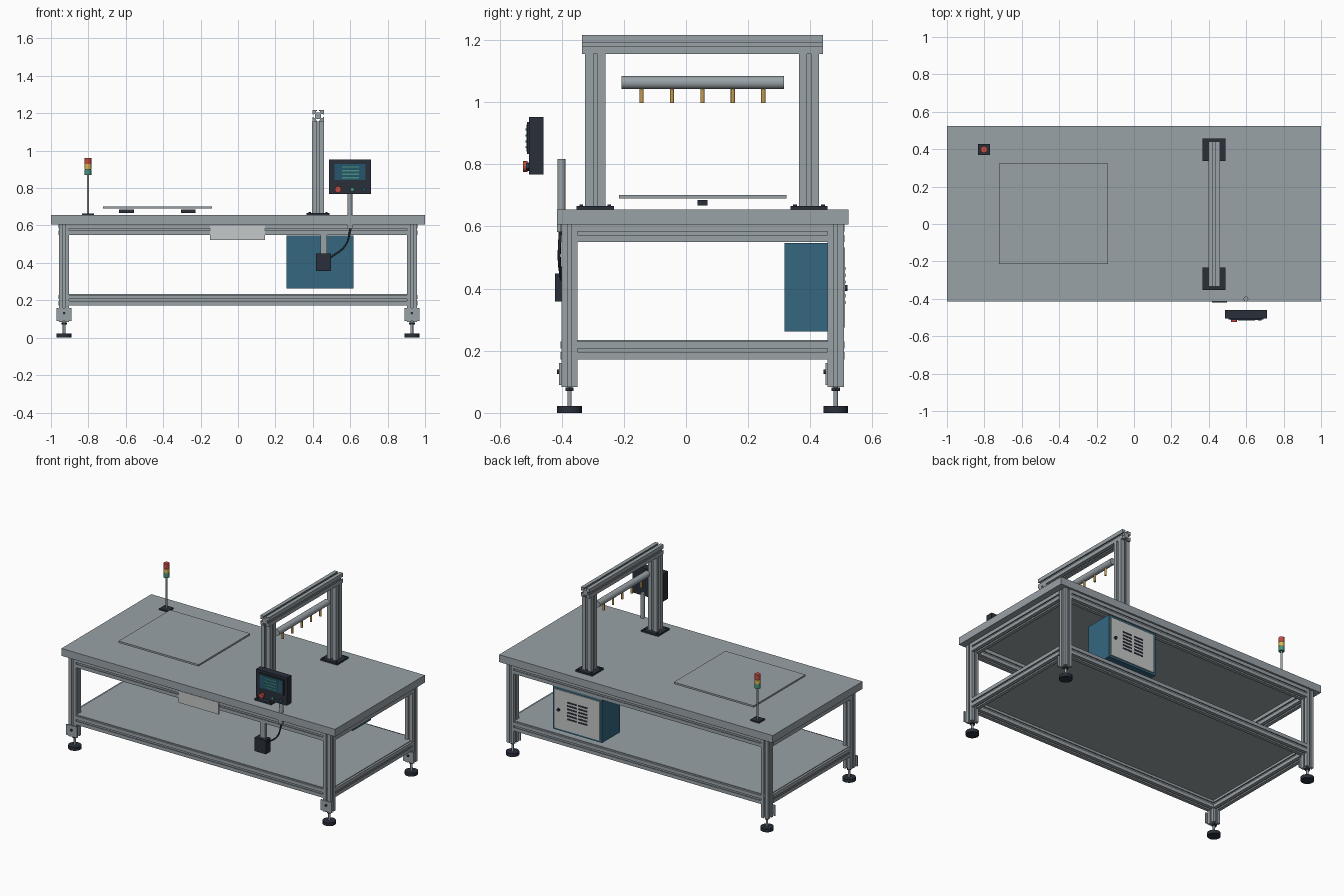
import bpy, bmesh, math
from mathutils import Vector

if "Cube" in bpy.data.objects:
    bpy.data.objects.remove(bpy.data.objects["Cube"])

COLOURS = {
    "aluminium": (0.32, 0.36, 0.385),
    "light grey": (0.56, 0.58, 0.58),
    "dark plastic": (0.022, 0.028, 0.042),
    "cabinet blue": (0.035, 0.135, 0.215),
    "signal red": (0.55, 0.07, 0.05),
    "signal yellow": (0.70, 0.45, 0.08),
    "signal green": (0.06, 0.30, 0.20),
    "brass": (0.55, 0.32, 0.07),
    "screen blue": (0.02, 0.09, 0.15),
}
MATS = {}
for key, c in COLOURS.items():
    MATS[key] = bpy.data.materials.new(key)
    MATS[key].diffuse_color = (*c, 1)
ALU, LIGHT, DARK, BLUE = "aluminium", "light grey", "dark plastic", "cabinet blue"


def finish(name, bm, mat):
    bmesh.ops.recalc_face_normals(bm, faces=bm.faces)
    mesh = bpy.data.meshes.new(name)
    bm.to_mesh(mesh)
    bm.free()
    ob = bpy.data.objects.new(name, mesh)
    ob.data.materials.append(MATS[mat])
    bpy.context.collection.objects.link(ob)
    return ob


def box(name, x, y, z, mat):
    """Block from (min, max) pairs."""
    bm = bmesh.new()
    bmesh.ops.create_cube(bm, size=1)
    for v in bm.verts:
        v.co = [sum(r) / 2 + c * (r[1] - r[0]) for r, c in zip((x, y, z), v.co)]
    return finish(name, bm, mat)


def prism(name, outline, p0, p1, mat, smooth=False):
    """Extrude a 2D outline from p0 to p1."""
    p0, p1 = Vector(p0), Vector(p1)
    d = p1 - p0
    q = d.to_track_quat('Z', 'Y')
    bm = bmesh.new()
    rings = [[bm.verts.new(p + q @ Vector((a, b, 0))) for a, b in outline] for p in (p0, p1)]
    n = len(outline)
    for i in range(n):
        j = (i + 1) % n
        f = bm.faces.new((rings[0][i], rings[0][j], rings[1][j], rings[1][i]))
        f.smooth = smooth
    for ring in rings:
        f = bm.faces.new(ring)
        for e in f.edges:
            e.smooth = False
    return finish(name, bm, mat)


def rod(name, p0, p1, r, mat, sides=32):
    pts = [(r * math.cos(2 * math.pi * i / sides), r * math.sin(2 * math.pi * i / sides))
           for i in range(sides)]
    return prism(name, pts, p0, p1, mat, sides > 8)


def slotted(name, p0, p1, h):
    """Square T-slot extrusion with half width h."""
    side = [(1, -1), (1, -.2), (.82, -.2), (.82, -.36), (.55, -.36),
            (.55, .36), (.82, .36), (.82, .2), (1, .2)]
    pts = []
    for k in range(4):
        for a, b in side:
            for _ in range(k):
                a, b = -b, a
            pts.append((a * h, b * h))
    return prism(name, pts, p0, p1, ALU)


# Table top and lower shelf
box("table_top", (-1, 1), (-.415, .523), (.606, .655), ALU)
box("lower_shelf", (-.945, .945), (-.392, .498), (.222, .234), ALU)

# Legs with levelling feet and bracket plates
LX, LY = .93, (-.375, .482)
for sx in (-1, 1):
    for y in LY:
        x = sx * LX
        slotted("leg", (x, y, .083), (x, y, .607), .0265)
        rod("foot_pad", (x, y, 0), (x, y, .022), .04, DARK)
        rod("foot_stem", (x, y, .02), (x, y, .085), .007, ALU, 16)
        rod("foot_nut", (x, y, .071), (x, y, .081), .015, DARK, 6)
        box("leg_bracket", (x - .04, x + .04), (y - .033, y - .026), (.09, .16), ALU)
        rod("bracket_screw", (x, y - .04, .132), (x, y - .03, .132), .007, DARK, 16)

# Frame rails
for z in (.201, .578):
    for y in LY:
        slotted("long_rail", (-LX + .026, y, z), (LX - .026, y, z), .0285)
    for sx in (-1, 1):
        slotted("side_rail", (sx * LX, LY[0] + .026, z), (sx * LX, LY[1] - .026, z), .0285)

# Gantry
GX = .428
for y in (-.292, .396):
    box("gantry_base", (GX - .062, GX + .062), (y - .06, y + .06), (.655, .666), DARK)
    for dx in (-.045, .045):
        for dy in (-.045, .045):
            rod("base_bolt", (GX + dx, y + dy, .666), (GX + dx, y + dy, .671), .006, DARK, 12)
    slotted("gantry_post", (GX, y, .666), (GX, y, 1.156), .0325)
slotted("gantry_beam", (GX, -.334, 1.186), (GX, .441, 1.186), .031)

# Spray pipe and nozzles
rod("spray_pipe", (GX, -.208, 1.063), (GX, .316, 1.063), .021, ALU)
for i in range(5):
    y = -.143 + i * .098
    rod("nozzle", (GX, y, .997), (GX, y, 1.05), .007, "brass", 16)

# Raised work plate on small pads
box("work_plate", (-.722, -.138), (-.215, .324), (.690, .702), ALU)
for x in (-.596, -.266):
    box("plate_pad", (x - .04, x + .04), (.037, .07), (.667, .685), DARK)

# Signal tower
TX, TY = -.802, .398
box("tower_base", (TX - .032, TX + .032), (TY - .03, TY + .03), (.655, .664), DARK)
rod("tower_pole", (TX, TY, .66), (TX, TY, .875), .006, ALU, 16)
for z0, z1, m in ((.870, .899, "signal green"), (.901, .928, "signal yellow"),
                  (.930, .962, "signal red")):
    rod("tower_lamp", (TX, TY, z0), (TX, TY, z1), .018, m)
for z in (.899, .928):
    rod("lamp_ring", (TX, TY, z), (TX, TY, z + .002), .0165, DARK)

# Operator panel
box("panel_housing", (.487, .711), (-.505, -.459), (.768, .952), DARK)
box("panel_bezel", (.506, .692), (-.511, -.504), (.834, .936), DARK)
box("panel_screen", (.517, .681), (-.514, -.510), (.842, .928), "screen blue")
for i in range(4):
    z = .912 - i * .019
    box("screen_line", (.557, .647), (-.516, -.513), (z - .003, z + .003), "signal green")
for x, r, y, m in ((.535, .017, -.524, "signal red"), (.611, .011, -.515, "signal green"),
                   (.672, .010, -.515, "screen blue")):
    rod("button_collar", (x, -.511, .793), (x, -.504, .793), r * .8, DARK)
    rod("panel_button", (x, y, .793), (x, -.510, .793), r, m)
rod("panel_post", (.598, -.401, .60), (.598, -.401, .817), .013, ALU)
box("post_clamp", (.582, .614), (-.415, -.390), (.583, .608), ALU)

# Junction box, hanger and cable
box("box_hanger", (.440, .476), (-.400, -.375), (.44, .555), ALU)
box("junction_box", (.417, .498), (-.421, -.372), (.358, .449), DARK)
cu = bpy.data.curves.new("cable", 'CURVE')
cu.dimensions = '3D'
cu.bevel_depth = .005
cu.bevel_resolution = 2
cu.use_fill_caps = True
sp = cu.splines.new('BEZIER')
sp.bezier_points.add(2)
for p, co in zip(sp.bezier_points, ((.602, -.405, .585), (.575, -.408, .495), (.494, -.400, .428))):
    p.co = co
    p.handle_left_type = p.handle_right_type = 'AUTO'
cu.materials.append(MATS[DARK])
bpy.context.collection.objects.link(bpy.data.objects.new("cable", cu))

# Front sign plate
box("front_plate", (-.150, .145), (-.409, -.402), (.522, .601), LIGHT)

# Control cabinet with door, lock and vents on the back
box("cabinet", (.26, .617), (.317, .505), (.262, .547), BLUE)
box("cabinet_door", (.274, .603), (.504, .511), (.275, .533), LIGHT)
rod("door_lock", (.572, .510, .402), (.572, .520, .402), .010, DARK, 20)
for cx in (.395, .478):
    for i in range(6):
        z = .355 + i * .022
        box("vent_slot", (cx - .034, cx + .034), (.510, .513), (z - .005, z + .005), DARK)

for m in bpy.data.materials:
    if m.users and not m.is_grease_pencil:
        m.use_nodes = True
        m.node_tree.nodes["Principled BSDF"].inputs["Base Color"].default_value = m.diffuse_color
